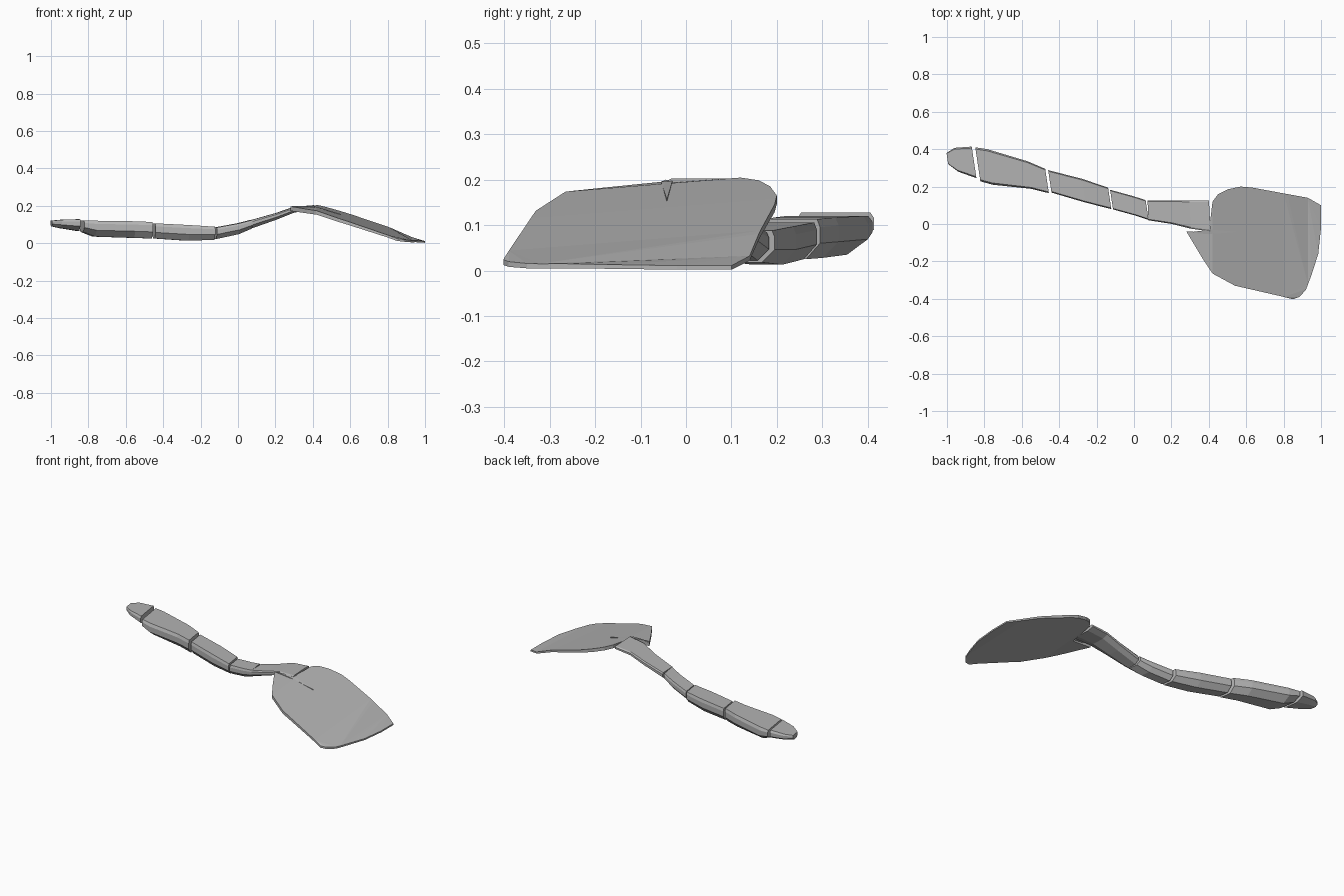
import bpy
import bmesh

cube = bpy.data.objects.get("Cube")
if cube:
    bpy.data.objects.remove(cube, do_unlink=True)

grey = bpy.data.materials.new("plain grey")
grey.use_nodes = True
colour = (0.45, 0.45, 0.45, 1)
grey.diffuse_color = colour
grey.node_tree.nodes["Principled BSDF"].inputs["Base Color"].default_value = colour


def finish(bm, name):
    """Turn a bmesh into a flat-shaded object."""
    bmesh.ops.recalc_face_normals(bm, faces=bm.faces)
    mesh = bpy.data.meshes.new(name)
    bm.to_mesh(mesh)
    bm.free()
    mesh.materials.append(grey)
    obj = bpy.data.objects.new(name, mesh)
    bpy.context.collection.objects.link(obj)
    return obj


def interpolate(knots, x):
    for (xa, za), (xb, zb) in zip(knots, knots[1:]):
        if x <= xb:
            t = max(0, (x - xa) / (xb - xa))
            return za + t * (zb - za)
    return knots[-1][1]


# Chamfered handle cross-section, as fractions of width and height
PROFILE = [(.05, 1), (.95, 1), (1, .8), (1, .4), (.76, 0), (.24, 0), (0, .4), (0, .8)]


def loft(name, sections, skew=.15):
    """Join cross-sections given as x, low y, high y, low z, high z."""
    bm = bmesh.new()
    rings = []
    for x, y0, y1, z0, z1 in sections:
        ring = []
        for u, v in PROFILE:
            dx = -skew * (u - .5) * (y1 - y0)
            ring.append(bm.verts.new((x + dx, y0 + u * (y1 - y0), z0 + v * (z1 - z0))))
        rings.append(ring)
    n = len(PROFILE)
    for a, b in zip(rings, rings[1:]):
        for i in range(n):
            j = (i + 1) % n
            bm.faces.new((a[i], a[j], b[j], b[i]))
    bm.faces.new(rings[0])
    bm.faces.new(rings[-1])
    return finish(bm, name)


# Handle, from the rounded tip to the neck
loft("handle_tip", [
    (-.998, .32, .38, .09, .12),
    (-.95, .28, .407, .08, .125),
    (-.855, .245, .414, .065, .128),
])
loft("handle_grip_rear", [
    (-.835, .228, .41, .06, .12),
    (-.77, .21, .4, .035, .12),
    (-.56, .188, .336, .028, .117),
    (-.465, .165, .295, .025, .113),
])
loft("handle_grip_front", [
    (-.45, .168, .288, .025, .106),
    (-.27, .115, .242, .013, .097),
    (-.13, .08, .195, .018, .088),
])
loft("handle_shank", [
    (-.12, .078, .183, .022, .084),
    (0, .045, .15, .048, .106),
    (.07, .022, .128, .078, .124),
])
loft("neck", [
    (.075, .02, .126, .08, .125),
    (.2, 0, .126, .124, .16),
    (.3, -.025, .126, .164, .194),
    (.405, -.04, .126, .178, .203),
], skew=.05)

# Blade: outline cut across at its creases, bent down and given thickness
OUTLINE = [
    (.28, -.04), (.4, -.045), (.42, .12), (.45, .16), (.5, .185), (.57, .2),
    (.63, .195), (.82, .16), (.93, .14), (1, .1), (1, -.02), (.985, -.16),
    (.95, -.27), (.92, -.35), (.885, -.39), (.85, -.402), (.78, -.385),
    (.54, -.33), (.42, -.265), (.37, -.19),
]
BEND = [(.28, .2), (.42, .195), (.59, .143), (.8, .075), (.93, .027), (1, .011)]
THICKNESS = [(.28, .024), (.59, .018), (1, .009)]


def blade_height(x, y):
    tilt = .08 * max(0, min(1, (1 - x) / .15))
    return interpolate(BEND, x) + tilt * y


bm = bmesh.new()
bm.faces.new([bm.verts.new((x, y, 0)) for x, y in OUTLINE])
for x, _ in BEND[1:-1]:
    bmesh.ops.bisect_plane(bm, geom=bm.verts[:] + bm.edges[:] + bm.faces[:],
                           plane_co=(x, 0, 0), plane_no=(1, 0, 0))
bmesh.ops.triangulate(bm, faces=bm.faces[:])
for v in bm.verts:
    v.co.z = blade_height(v.co.x, v.co.y)
result = bmesh.ops.extrude_face_region(bm, geom=bm.faces[:], use_keep_orig=True)
for v in result["geom"]:
    if isinstance(v, bmesh.types.BMVert):
        v.co.z = max(0, v.co.z - interpolate(THICKNESS, v.co.x))
finish(bm, "blade")

# Pointed rib that ties the neck to the blade
bm = bmesh.new()
points = [(.29, -.045), (.41, -.03), (.55, -.042), (.4, -.055)]
top = [bm.verts.new((x, y, blade_height(x, y) + .004)) for x, y in points]
low = [bm.verts.new((x, y, blade_height(x, y) - .012)) for x, y in points]
bm.faces.new(top)
bm.faces.new(low[::-1])
for i in range(len(points)):
    j = (i + 1) % len(points)
    bm.faces.new((top[i], low[i], low[j], top[j]))
finish(bm, "blade_rib")
